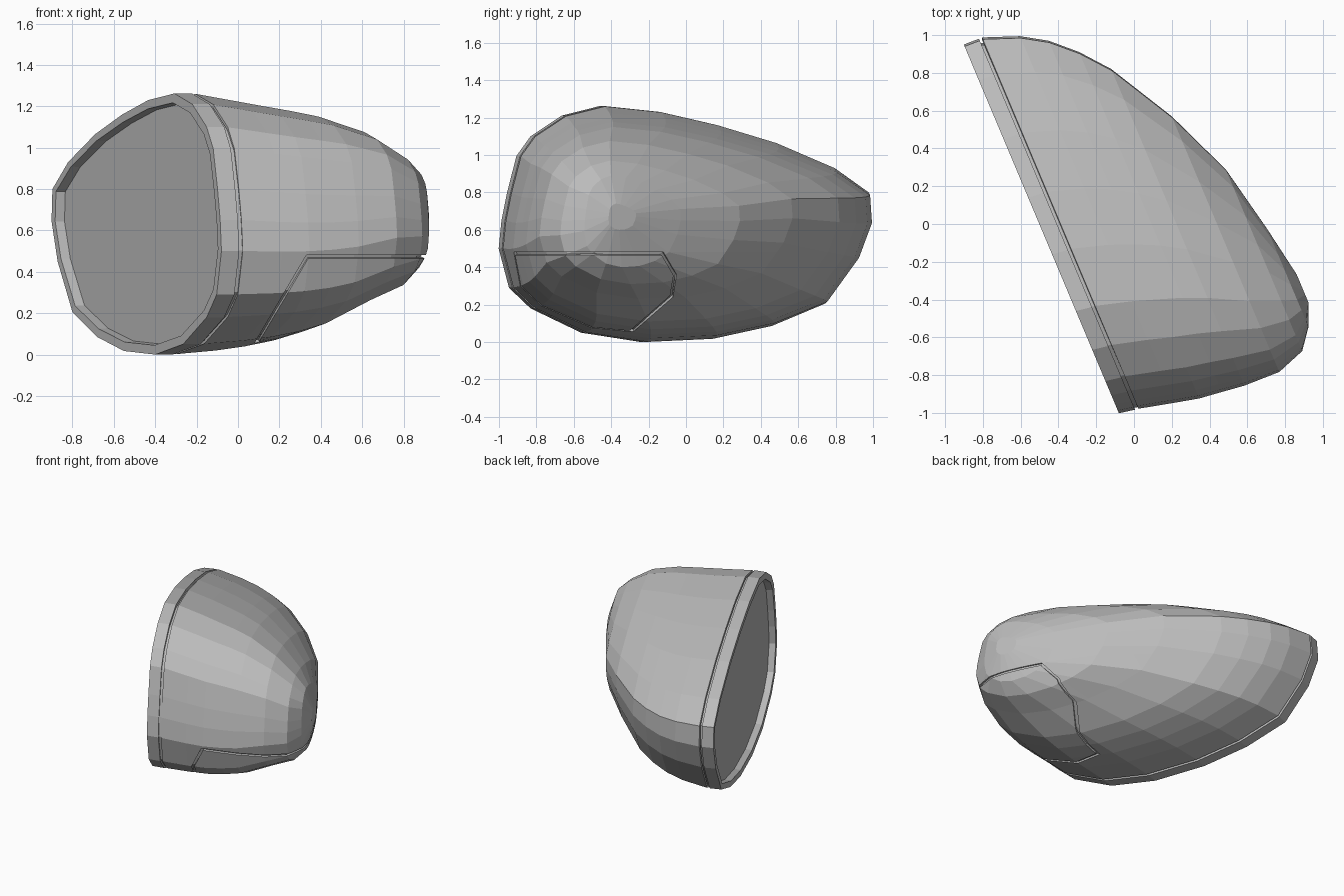
import bpy, bmesh
from mathutils import Vector

cube = bpy.data.objects.get("Cube")
if cube:
    bpy.data.objects.remove(cube)

grey = bpy.data.materials.new("plain grey")
grey.use_nodes = True
grey.diffuse_color = (0.5, 0.5, 0.5, 1)
grey.node_tree.nodes["Principled BSDF"].inputs["Base Color"].default_value = grey.diffuse_color

# Mirror opening outline as (y, z), turned into fractions of its own width and height
OUTLINE = [(.95, .645), (.88, .45), (.71, .205), (.427, .085), (.118, .017), (-.24, 0),
           (-.56, .05), (-.83, .18), (-.945, .29), (-1, .5), (-.985, .65), (-.955, .8),
           (-.905, .995), (-.83, 1.1), (-.665, 1.21), (-.46, 1.262), (-.16, 1.23),
           (.14, 1.16), (.45, 1.065), (.76, .93), (.94, .8)]
FRACTIONS = [((.95 - y) / 1.95, z / 1.262) for y, z in OUTLINE]
ALONG = Vector((.388, -.922, 0))    # along the glass
INWARD = Vector((.922, .388, 0))    # from the glass into the housing

# Housing sections: depth, near end, far end, bottom, top
SECTIONS = [(-.358, -1.222, .91, .002, 1.26), (-.17, -1.15, .955, .02, 1.225),
            (-.04, -1.069, .985, .04, 1.2), (.085, -.952, 1.0, .068, 1.177),
            (.207, -.803, 1.015, .11, 1.15), (.405, -.448, 1.02, .23, 1.075),
            (.56, -.077, .965, .31, .97), (.64, .3, .86, .4, .89),
            (.69, .58, .74, .6, .74)]


def ring(bm, depth, u0, u1, z0, z1, inset=0):
    u0, u1, z0, z1 = u0 + inset, u1 - inset, z0 + inset, z1 - inset
    return [bm.verts.new(INWARD * depth + ALONG * (u0 + f * (u1 - u0))
                         + Vector((0, 0, z0 + g * (z1 - z0)))) for f, g in FRACTIONS]


def bridge(bm, a, b):
    for i in range(len(a)):
        j = (i + 1) % len(a)
        bm.faces.new((a[i], a[j], b[j], b[i]))


def loft(sections, inset=0, cap=True):
    bm = bmesh.new()
    rings = [ring(bm, *s, inset=inset) for s in sections]
    for a, b in zip(rings, rings[1:]):
        bridge(bm, a, b)
    if cap:
        bm.faces.new(rings[-1])
    bmesh.ops.recalc_face_normals(bm, faces=bm.faces)
    return bm


def finish(bm, name, thickness=0):
    mesh = bpy.data.meshes.new(name)
    bm.to_mesh(mesh)
    bm.free()
    mesh.materials.append(grey)
    obj = bpy.data.objects.new(name, mesh)
    bpy.context.collection.objects.link(obj)
    if thickness:
        mod = obj.modifiers.new("thickness", 'SOLIDIFY')
        mod.thickness = thickness
        mod.offset = -1
    return obj


def bisect(bm, co, no, **clear):
    bmesh.ops.bisect_plane(bm, geom=bm.verts[:] + bm.edges[:] + bm.faces[:],
                           plane_co=co, plane_no=no, **clear)


# Planes bounding the lower panel, normals pointing out of it
PANEL = [(Vector(c), Vector(n).normalized()) for c, n in [
    ((0, 0, .48), (0, 0, 1)),
    ((.33, 0, .48), (-.39, 0, .23)),
    ((0, -.12, .48), (0, .12, .07)),
    ((0, -.05, .36), (0, .12, -.02)),
    ((0, -.07, .24), (0, .14, -.16))]]

# Lower panel, kept slightly smaller than its opening
panel = loft(SECTIONS)
housing = bmesh.new()
rest = panel.copy()
for co, no in PANEL:
    bisect(panel, co - no * .016, no, clear_outer=True)
finish(panel, "lower_panel", .015)

# Housing: everything outside the panel opening, gathered plane by plane
for co, no in PANEL:
    piece = rest.copy()
    bisect(piece, co, no, clear_inner=True)
    bisect(rest, co, no, clear_outer=True)
    temp = bpy.data.meshes.new("piece")
    piece.to_mesh(temp)
    housing.from_mesh(temp)
    bpy.data.meshes.remove(temp)
    piece.free()
rest.free()
bmesh.ops.remove_doubles(housing, verts=housing.verts, dist=.0005)
finish(housing, "housing_shell", .015)

# Inner liner seen at the bottom of the seams
liner = [(-.4,) + SECTIONS[0][1:]] + [(s[0] - .012,) + s[1:] for s in SECTIONS[1:]]
finish(loft(liner, inset=.018), "inner_liner")

# Rim frame around the glass
FRONT = (-1.225, .892, 0, 1.262)
BACK = (-1.222, .908, 0, 1.262)


def shrink(ends, d):
    return (ends[0] + d, ends[1] - d, ends[2] + d, ends[3] - d)


rim = [(-.376,) + shrink(BACK, .03), (-.376,) + BACK, (-.462,) + FRONT,
       (-.462,) + shrink(FRONT, .045), (-.41,) + shrink(FRONT, .05)]
finish(loft(rim, cap=False), "rim_frame")

# Mirror glass, recessed in the rim
bm = bmesh.new()
face = bm.faces.new(ring(bm, -.415, *shrink(FRONT, .046)))
face.normal_update()
if face.normal.dot(INWARD) > 0:
    face.normal_flip()
finish(bm, "mirror_glass")
